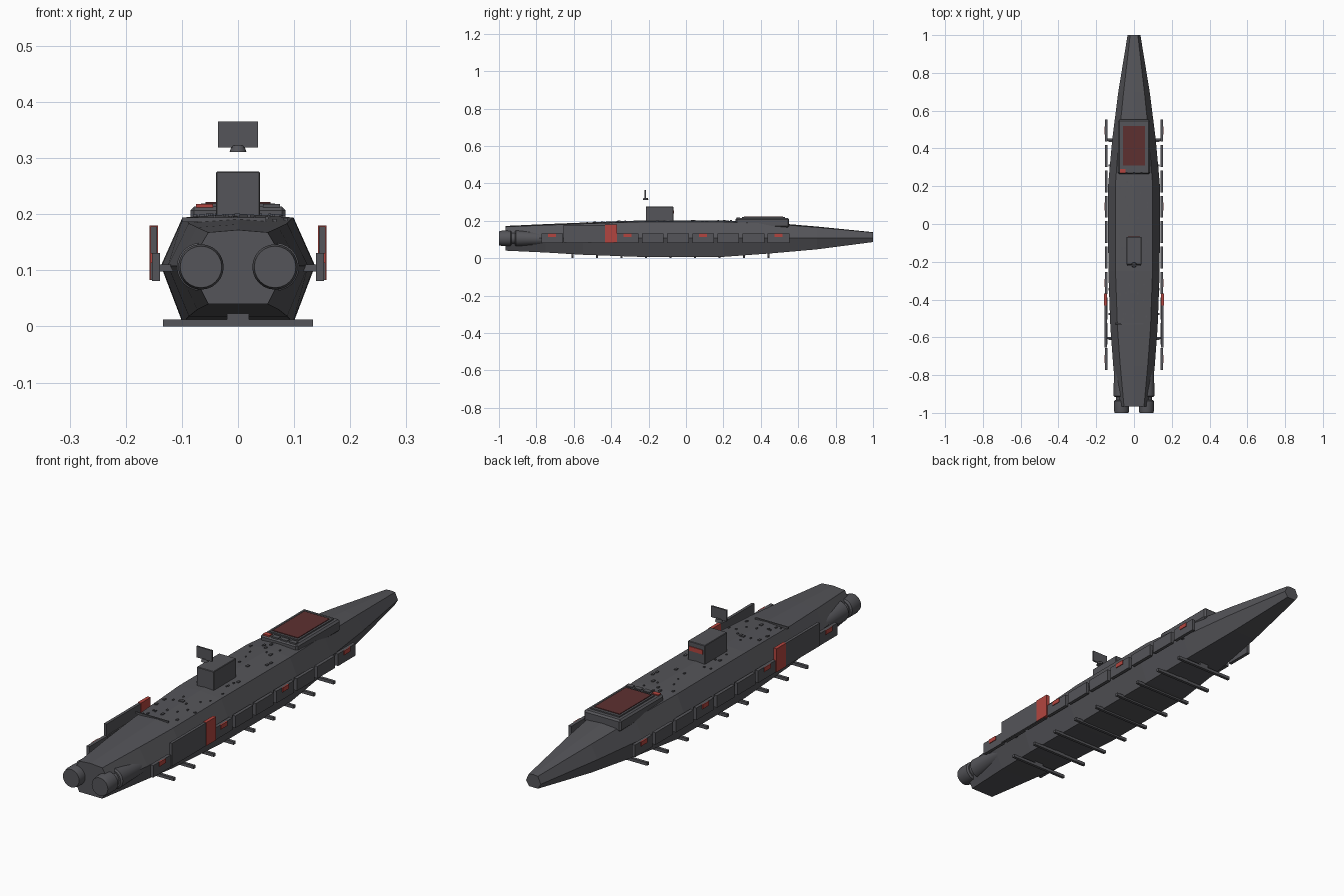
import bpy, bmesh, random
from mathutils import Vector, Matrix

if "Cube" in bpy.data.objects:
    bpy.data.objects.remove(bpy.data.objects["Cube"])
random.seed(4)


def material(name, rgb):
    m = bpy.data.materials.new(name)
    m.diffuse_color = (*rgb, 1)
    m.use_nodes = True
    m.node_tree.nodes["Principled BSDF"].inputs["Base Color"].default_value = m.diffuse_color
    return m


DARK = material("dark_grey", (0.09, 0.09, 0.10))
RED = material("red", (0.45, 0.06, 0.05))
MAROON = material("maroon", (0.11, 0.03, 0.03))


def finish(name, bm, mat=DARK):
    bmesh.ops.recalc_face_normals(bm, faces=bm.faces)
    me = bpy.data.meshes.new(name)
    bm.to_mesh(me)
    bm.free()
    me.materials.append(mat)
    ob = bpy.data.objects.new(name, me)
    bpy.context.collection.objects.link(ob)
    return ob


def add_box(bm, x, y, z):
    # x, y, z are (min, max) ranges
    c = Vector(((x[0] + x[1]) / 2, (y[0] + y[1]) / 2, (z[0] + z[1]) / 2))
    s = (x[1] - x[0], y[1] - y[0], z[1] - z[0])
    bmesh.ops.create_cube(bm, size=1, matrix=Matrix.Translation(c) @ Matrix.Diagonal((*s, 1)))


def box(name, x, y, z, mat=DARK, bevel=0):
    bm = bmesh.new()
    add_box(bm, x, y, z)
    ob = finish(name, bm, mat)
    if bevel:
        b = ob.modifiers.new("bevel", "BEVEL")
        b.width, b.segments = bevel, 1
    return ob


def loft(name, rings, mat=DARK):
    bm = bmesh.new()
    loops = [[bm.verts.new(p) for p in r] for r in rings]
    n = len(loops[0])
    for a, b in zip(loops, loops[1:]):
        for i in range(n):
            bm.faces.new((a[i], a[(i + 1) % n], b[(i + 1) % n], b[i]))
    bm.faces.new(loops[0])
    bm.faces.new(loops[-1])
    return finish(name, bm, mat)


def circle(x, y, z, r, n=24):
    rot = Matrix.Rotation(6.283185 / n, 3, 'Y')
    v, pts = Vector((r, 0, 0)), []
    for _ in range(n):
        pts.append(Vector((x, y, z)) + v)
        v = rot @ v
    return pts


def mirror(ob):
    m = ob.modifiers.new("mirror", "MIRROR")
    m.use_bisect_axis[0] = False
    return ob


def smooth(ob):
    bpy.ops.object.select_all(action='DESELECT')
    ob.select_set(True)
    bpy.context.view_layer.objects.active = ob
    bpy.ops.object.shade_smooth_by_angle(angle=0.6)


# Hull: y, half width, top, bottom, shoulder ratio
stations = [(-0.965, 0.088, 0.172, 0.040, 0.60), (-0.75, 0.110, 0.182, 0.030, 0.66),
            (-0.55, 0.125, 0.190, 0.018, 0.70), (-0.25, 0.136, 0.201, 0.007, 0.72),
            (0.20, 0.1375, 0.201, 0.007, 0.72), (0.45, 0.115, 0.190, 0.025, 0.70),
            (0.70, 0.083, 0.169, 0.047, 0.66), (1.0, 0.034, 0.139, 0.086, 0.60)]


def section(y, w, t, b, k):
    s, mid = w * k, 0.108
    return [(0, y, t), (s, y, t - 0.007 * w / 0.1375), (w, y, mid),
            (s, y, b), (-s, y, b), (-w, y, mid), (-s, y, t - 0.007 * w / 0.1375)]


loft("hull", [section(*s) for s in stations])

# Engines
smooth(mirror(loft("engine_housing", [circle(0.066, -0.915, 0.106, 0.036),
                                      circle(0.066, -0.91, 0.106, 0.043),
                                      circle(0.076, -0.72, 0.102, 0.028)])))
smooth(mirror(loft("engine_neck", [circle(0.066, -0.95, 0.106, 0.030), circle(0.066, -0.90, 0.106, 0.030)])))
smooth(mirror(loft("engine_nozzle", [circle(0.066, -1.0, 0.106, 0.037), circle(0.066, -0.985, 0.106, 0.0405),
                                     circle(0.066, -0.938, 0.106, 0.0405), circle(0.066, -0.932, 0.106, 0.034)])))

# Side armour panels, with red markers on every third one
for i in range(10):
    y = 0.495 - i * 0.1345
    mirror(box(f"side_panel_{i}", (0.139, 0.153), (y - 0.058, y + 0.058), (0.081, 0.131)))
    if i % 3 == 0:
        mirror(box(f"side_marker_{i}", (0.150, 0.156), (y - 0.021, y + 0.021), (0.113, 0.131), RED))
mirror(box("side_rail_strut_front", (0.09, 0.142), (0.44, 0.452), (0.098, 0.110)))
mirror(box("side_rail_strut_rear", (0.09, 0.142), (-0.61, -0.598), (0.098, 0.110)))

# Tall radiator fins with red leading section
mirror(box("fin", (0.144, 0.156), (-0.655, -0.43), (0.083, 0.178)))
mirror(box("fin_red_section", (0.143, 0.1575), (-0.432, -0.368), (0.083, 0.180), RED))

# Cross rods under the keel
for i in range(9):
    y = -0.607 + i * 0.131
    box(f"keel_rod_{i}", (-0.134, 0.134), (y - 0.006, y + 0.006), (0, 0.0125))
    if abs(y + 0.05) > 0.25:
        box(f"keel_rod_mount_{i}", (-0.02, 0.02), (y - 0.005, y + 0.005), (0.006, 0.04))

# Forward deck house with red hatch
box("deck_house", (-0.085, 0.085), (0.265, 0.552), (0.165, 0.214), bevel=0.007)
box("deck_house_rim", (-0.066, 0.066), (0.300, 0.530), (0.205, 0.219))
box("deck_hatch", (-0.058, 0.058), (0.31, 0.518), (0.21, 0.222), MAROON)
for i in range(4):
    x = -0.060 + i * 0.040
    box(f"deck_block_{i}", (x - 0.015, x + 0.015), (0.270, 0.290), (0.21, 0.218), DARK if i else RED)

# Tower with red window
box("tower", (-0.039, 0.039), (-0.215, -0.068), (0.18, 0.276), bevel=0.002)
box("tower_window", (-0.031, 0.031), (-0.07, -0.065), (0.238, 0.256), RED)

# Radar above the tower
smooth(loft("radar_base", [[(p[0], -0.216 + p[1], 0.311 + h) for p in
                            [(v.x * r, v.z * r) for v in circle(0, 0, 0, 1, 16)]]
                           for h, r in ((0, 0.015), (0.011, 0.011))]))
box("radar_plate", (-0.036, 0.036), (-0.222, -0.215), (0.319, 0.365))

# Small fittings scattered over the deck
bm = bmesh.new()
for _ in range(46):
    x, y = random.uniform(-0.085, 0.085), random.uniform(-0.56, 0.25)
    a = random.uniform(0.002, 0.005)
    if abs(x) < 0.045 and -0.23 < y < -0.05:
        continue
    z = 0.201 - 0.075 * abs(x) - max(0, -0.25 - y) * 0.036
    add_box(bm, (x - a, x + a), (y - 1.5 * a, y + 1.5 * a), (z - 0.006, z + 0.004))
finish("deck_fittings", bm)
box("deck_bar", (-0.1, 0.05), (-0.531, -0.525), (0.186, 0.194))
